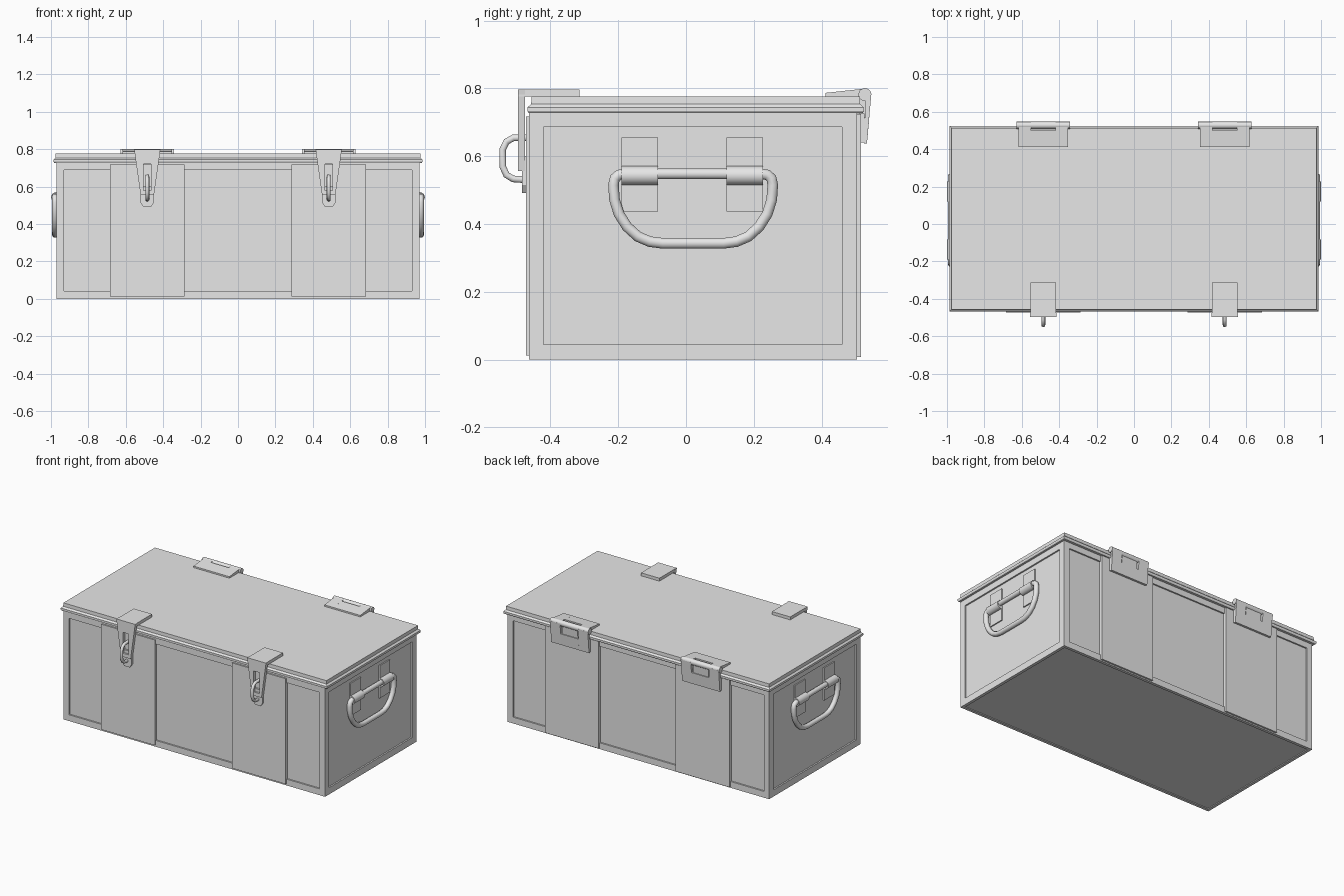
import bpy, bmesh, math
from mathutils import Matrix, Vector

if "Cube" in bpy.data.objects:
    bpy.data.objects.remove(bpy.data.objects["Cube"], do_unlink=True)

paint = bpy.data.materials.new("painted_grey")
paint.use_nodes = True
GREY = (0.8, 0.8, 0.8, 1)
paint.diffuse_color = GREY
paint.node_tree.nodes["Principled BSDF"].inputs["Base Color"].default_value = GREY
paint.node_tree.nodes["Principled BSDF"].inputs["Roughness"].default_value = 0.6


def finish(name, bm):
    bmesh.ops.recalc_face_normals(bm, faces=bm.faces)
    mesh = bpy.data.meshes.new(name)
    bm.to_mesh(mesh)
    bm.free()
    mesh.materials.append(paint)
    ob = bpy.data.objects.new(name, mesh)
    bpy.context.collection.objects.link(ob)
    return ob


def add_box(bm, x, y, z):
    size = [b - a for a, b in (x, y, z)]
    mid = [(a + b) / 2 for a, b in (x, y, z)]
    return bmesh.ops.create_cube(
        bm, size=1, matrix=Matrix.Translation(mid) @ Matrix.Diagonal((*size, 1)))


def box(name, x, y, z):
    bm = bmesh.new()
    add_box(bm, x, y, z)
    return finish(name, bm)


def add_prism(bm, outline, axis, start, end, hole=None):
    """Extrude a 2D outline along x (points are y, z) or y (points are x, z)."""
    def ring(points, d):
        return [bm.verts.new((d, a, b) if axis == "x" else (a, d, b)) for a, b in points]
    n = len(outline)
    low, high = ring(outline, start), ring(outline, end)
    loops = [(low, high)]
    if hole:
        hole_low, hole_high = ring(hole, start), ring(hole, end)
        loops.append((hole_low, hole_high))
        for outer, inner in ((low, hole_low), (high, hole_high)):
            for i in range(n):
                j = (i + 1) % n
                bm.faces.new((outer[i], outer[j], inner[j], inner[i]))
    else:
        bm.faces.new(low)
        bm.faces.new(high)
    for a, b in loops:
        for i in range(n):
            j = (i + 1) % n
            bm.faces.new((a[i], a[j], b[j], b[i]))


def prism(name, *args, **kw):
    bm = bmesh.new()
    add_prism(bm, *args, **kw)
    return finish(name, bm)


def smooth(ob, degrees=40):
    bpy.ops.object.select_all(action="DESELECT")
    ob.select_set(True)
    bpy.context.view_layer.objects.active = ob
    bpy.ops.object.shade_smooth_by_angle(angle=math.radians(degrees))


def rod(name, centre, axis, radius, length, sides=20):
    bm = bmesh.new()
    turn = Vector((0, 0, 1)).rotation_difference(Vector(axis)).to_matrix().to_4x4()
    bmesh.ops.create_cone(bm, cap_ends=True, segments=sides, radius1=radius,
                          radius2=radius, depth=length,
                          matrix=Matrix.Translation(centre) @ turn)
    smooth(finish(name, bm))


def tube(name, points, radius, closed=False):
    curve = bpy.data.curves.new(name, "CURVE")
    curve.dimensions = "3D"
    curve.bevel_depth = radius
    curve.bevel_resolution = 3
    curve.use_fill_caps = True
    spline = curve.splines.new("POLY")
    spline.points.add(len(points) - 1)
    for p, co in zip(spline.points, points):
        p.co = (*co, 1)
    spline.use_cyclic_u = closed
    temp = bpy.data.objects.new("temp", curve)
    bpy.context.collection.objects.link(temp)
    bpy.context.view_layer.update()
    mesh = bpy.data.meshes.new_from_object(
        temp.evaluated_get(bpy.context.evaluated_depsgraph_get()))
    bpy.data.objects.remove(temp, do_unlink=True)
    mesh.name = name
    mesh.materials.clear()
    mesh.materials.append(paint)
    ob = bpy.data.objects.new(name, mesh)
    bpy.context.collection.objects.link(ob)
    smooth(ob, 50)


W, FRONT, BACK = 0.97, -0.463, 0.505
DEEP = 0.01
FITTING_X = 0.485

# Chest body, with sunken panels on all walls and a sunken base
body = box("chest_body", (-W, W), (FRONT, BACK), (0, 0.73))
bm = bmesh.new()
for wall in (FRONT, BACK):
    for x in ((-0.93, -0.685), (-0.287, 0.287), (0.685, 0.93)):
        add_box(bm, x, (wall - DEEP, wall + DEEP), (0.042, 0.688))
for s in (-1, 1):
    add_box(bm, (s * W - DEEP, s * W + DEEP), (-0.42, 0.46), (0.045, 0.686))
add_box(bm, (-W + 0.02, W - 0.02), (FRONT + 0.02, BACK - 0.02), (-DEEP, 0.005))
cutter = finish("panel_cutter", bm)
cut = body.modifiers.new("panels", "BOOLEAN")
cut.object, cut.operation, cut.solver = cutter, "DIFFERENCE", "EXACT"
bpy.context.view_layer.update()
cut_mesh = bpy.data.meshes.new_from_object(
    body.evaluated_get(bpy.context.evaluated_depsgraph_get()))
body.modifiers.clear()
body.data = cut_mesh
bpy.data.objects.remove(cutter, do_unlink=True)

# Lid with a flared rim
bm = bmesh.new()
rings = []
for z, inset in ((0.727, 0.004), (0.733, 0), (0.744, 0), (0.754, 0.011), (0.777, 0.012)):
    x, y0, y1 = 0.987 - inset, -0.468 + inset, 0.525 - inset
    rings.append([bm.verts.new((a, b, z)) for a, b in ((-x, y0), (x, y0), (x, y1), (-x, y1))])
bm.faces.new(rings[0])
bm.faces.new(rings[-1])
for a, b in zip(rings, rings[1:]):
    for i in range(4):
        j = (i + 1) % 4
        bm.faces.new((a[i], a[j], b[j], b[i]))
finish("lid", bm)

for s, side in ((-1, "right"), (1, "left")):
    cx = s * FITTING_X

    # Raised reinforcing bands
    box(f"{side}_front_band", (cx - 0.199, cx + 0.199), (-0.472, FRONT + 0.02), (0.012, 0.718))
    box(f"{side}_back_band", (cx - 0.199, cx + 0.199), (BACK - 0.02, 0.517), (0.008, 0.724))

    # Latch: top plate, slotted tapered hasp, base pad and staple
    box(f"{side}_latch_top", (cx - 0.068, cx + 0.068), (-0.496, -0.314), (0.776, 0.797))
    prism(f"{side}_latch_hasp",
          [(cx - 0.07, 0.797), (cx + 0.07, 0.797), (cx + 0.036, 0.556), (cx - 0.036, 0.556)],
          "y", -0.496, -0.475,
          hole=[(cx - 0.021, 0.72), (cx + 0.021, 0.72), (cx + 0.021, 0.58), (cx - 0.021, 0.58)])
    prism(f"{side}_latch_pad",
          [(cx + a, z) for a, z in ((-0.036, 0.6), (-0.036, 0.515), (-0.02, 0.491),
                                    (0.02, 0.491), (0.036, 0.515), (0.036, 0.6))],
          "y", -0.484, -0.465)
    tube(f"{side}_latch_staple",
         [(cx, y, z) for y, z in ((-0.465, 0.655), (-0.51, 0.654), (-0.53, 0.643),
                                  (-0.541, 0.62), (-0.541, 0.57), (-0.53, 0.545),
                                  (-0.51, 0.533), (-0.465, 0.53))], 0.0105)

    # Hinge: barrel, lid leaf with a notch, hanging back leaf with a tab
    rod(f"{side}_hinge_barrel", (cx, 0.528, 0.782), (1, 0, 0), 0.019, 0.285)
    full = [(0.412, 0.776), (0.412, 0.787), (0.532, 0.8), (0.532, 0.776)]
    short = [(0.412, 0.776), (0.412, 0.787), (0.5, 0.7965), (0.5, 0.776)]
    bm = bmesh.new()
    add_prism(bm, full, "x", cx - 0.133, cx - 0.066)
    add_prism(bm, short, "x", cx - 0.066, cx + 0.066)
    add_prism(bm, full, "x", cx + 0.066, cx + 0.133)
    finish(f"{side}_hinge_lid_leaf", bm)
    tall = [(0.525, 0.638), (0.534, 0.638), (0.547, 0.785), (0.53, 0.785)]
    low = [(0.525, 0.638), (0.534, 0.638), (0.541, 0.715), (0.527, 0.715)]
    tab = [(0.51, 0.7), (0.534, 0.7), (0.54, 0.785), (0.515, 0.785)]
    bm = bmesh.new()
    add_prism(bm, tall, "x", cx - 0.14, cx - 0.066)
    add_prism(bm, low, "x", cx - 0.066, cx + 0.066)
    add_prism(bm, tall, "x", cx + 0.066, cx + 0.14)
    add_prism(bm, tab, "x", cx - 0.058, cx + 0.058)
    finish(f"{side}_hinge_back_leaf", bm)
    box(f"{side}_hinge_mount", (cx - 0.14, cx + 0.14), (0.505, 0.527), (0.64, 0.726))

    # Carrying handle: plates with rolled knuckles and a hanging loop
    for y, end in ((-0.136, "front"), (0.173, "back")):
        box(f"{side}_handle_{end}_plate", sorted((s * 0.95, s * 0.968)),
            (y - 0.054, y + 0.054), (0.437, 0.655))
        rod(f"{side}_handle_{end}_knuckle", (s * 0.971, y, 0.543), (0, 1, 0), 0.028, 0.108)
    half = [(0.2, 0.548), (0.219, 0.545), (0.231, 0.535), (0.235, 0.515), (0.232, 0.472),
            (0.219, 0.43), (0.195, 0.392), (0.163, 0.363), (0.128, 0.348), (0.09, 0.343)]
    loop = half + [(-a, z) for a, z in reversed(half)]
    tube(f"{side}_handle_loop", [(s * 0.978, 0.021 + a, z) for a, z in loop], 0.0165, closed=True)
